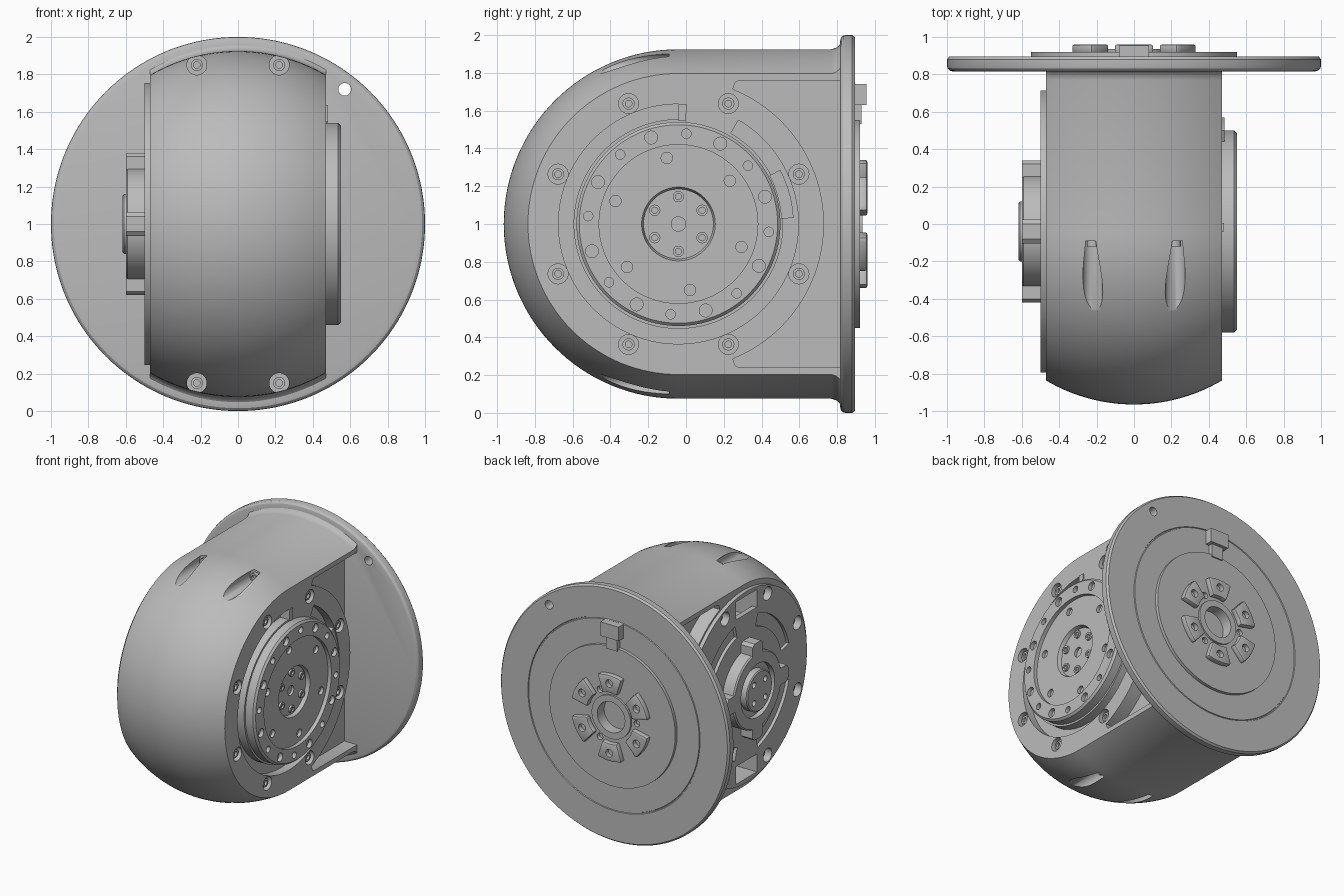
import bpy, bmesh, math
from mathutils import Matrix

old = bpy.data.objects.get("Cube")
if old:
    bpy.data.objects.remove(old, do_unlink=True)

metal = bpy.data.materials.new("satin grey metal")
metal.use_nodes = True
GREY = (0.5, 0.5, 0.5, 1)
metal.diffuse_color = GREY
metal.node_tree.nodes["Principled BSDF"].inputs["Base Color"].default_value = GREY

# Local frames: u, v span the face and w points outward
CY = -0.04
RIGHT = Matrix(((0, 0, 1, 0), (1, 0, 0, CY), (0, 1, 0, 1), (0, 0, 0, 1)))
LEFT = Matrix(((0, 0, -1, 0), (1, 0, 0, CY), (0, 1, 0, 1), (0, 0, 0, 1)))
BACK = Matrix(((-1, 0, 0, 0), (0, 0, 1, 0), (0, 1, 0, 1), (0, 0, 0, 1)))


def polar(r, deg):
    return r * math.cos(math.radians(deg)), r * math.sin(math.radians(deg))


def around(r, start, count):
    return [polar(r, start + i * 360 / count) for i in range(count)]


def arc(r, a, b, n):
    return [polar(r, a + (b - a) * i / n) for i in range(n + 1)]


def sector(r0, r1, a, b, n=12):
    return arc(r1, a, b, n) + arc(r0, b, a, n)


def loft(bm, rings):
    """Closed rings joined in order and capped at both ends."""
    rows = [[bm.verts.new(p) for p in ring] for ring in rings]
    for a, b in zip(rows, rows[1:]):
        for i in range(len(a)):
            j = (i + 1) % len(a)
            bm.faces.new((a[i], a[j], b[j], b[i]))
    bm.faces.new(rows[0])
    bm.faces.new(rows[-1])


def prism(bm, outline, w0, w1):
    loft(bm, [[(u, v, w) for u, v in outline] for w in (w0, w1)])


def turn(bm, profile, at=(0, 0), n=96):
    """Solid of revolution from (radius, w) pairs."""
    loft(bm, [[(at[0] + u, at[1] + v, w) for u, v in around(r, 0, n)]
              for r, w in profile])


def rod(bm, at, r, w0, w1, n=24):
    turn(bm, [(r, w0), (r, w1)], at, n)


def screw(bm, at, r, w0, w1):
    """Screw head with a socket."""
    turn(bm, [(r, w0), (r, w1), (r * 0.55, w1), (r * 0.55, (w0 + w1) / 2)], at, 20)


def make(name, bm, frame=Matrix()):
    bm.transform(frame)
    bmesh.ops.recalc_face_normals(bm, faces=bm.faces)
    mesh = bpy.data.meshes.new(name)
    bm.to_mesh(mesh)
    bm.free()
    mesh.materials.append(metal)
    obj = bpy.data.objects.new(name, mesh)
    bpy.context.collection.objects.link(obj)
    return obj


def activate(obj):
    bpy.ops.object.select_all(action='DESELECT')
    obj.select_set(True)
    bpy.context.view_layer.objects.active = obj


def cut(obj, bm, frame):
    tool = make("cutter", bm, frame)
    mod = obj.modifiers.new("cut", 'BOOLEAN')
    mod.operation, mod.solver, mod.object = 'DIFFERENCE', 'EXACT', tool
    activate(obj)
    bpy.ops.object.modifier_apply(modifier=mod.name)
    bpy.data.objects.remove(tool, do_unlink=True)


def bevel(obj, width):
    activate(obj)
    mod = obj.modifiers.new("bevel", 'BEVEL')
    mod.width, mod.segments, mod.limit_method = width, 2, 'ANGLE'
    bpy.ops.object.modifier_apply(modifier=mod.name)


# Housing: sphere running into a cylinder, with flat sides
R, HALF = 0.925, 0.47
bm = bmesh.new()
rings = []
for i in range(33):
    x = -HALF + 2 * HALF * i / 32
    r = math.sqrt(R * R - x * x)
    tail = [(0.77, r), (0.795, r + 0.008), (0.81, r + 0.02), (0.82, r + 0.035)]
    ring = [(y, -z) for y, z in reversed(tail)]
    ring += [(CY + u, v) for u, v in arc(r, 270, 90, 64)] + tail
    rings.append([(x, y, 1 + z) for y, z in ring])
loft(bm, rings)
housing = make("housing", bm)

# Rear side recesses, bolt counterbores and side details
web = arc(0.77, 68, -68, 48) + [(0.3, -0.75), (0.32, -0.76), (0.9, -0.76),
                                (0.9, 0.76), (0.32, 0.76), (0.3, 0.75)]
bolts = around(0.69, 22.5, 8)
for frame in (RIGHT, LEFT):
    bm = bmesh.new()
    prism(bm, web, 0.36, 0.6)
    for p in bolts:
        rod(bm, p, 0.053, 0.43, 0.6)
    if frame is RIGHT:
        prism(bm, sector(0.555, 0.635, 87, 420, 80), 0.4, 0.6)
    else:
        for s in (1, -1):
            prism(bm, [(-.13, s * .5), (.13, s * .5), (.13, s * .72), (-.13, s * .72)], 0.3, 0.6)
    cut(housing, bm, frame)

# Front bolt pockets scooped along the housing
pockets = [(sx * 0.22, sz * 0.85) for sx in (1, -1) for sz in (1, -1)]
bm = bmesh.new()
for p in pockets:
    rod(bm, p, 0.053, -1.1, -0.09, 32)
cut(housing, bm, BACK)

bm = bmesh.new()
for p in pockets:
    screw(bm, p, 0.032, -0.08, -0.12)
make("front_screws", bm, BACK)
bm = bmesh.new()
for p in bolts:
    screw(bm, p, 0.032, 0.42, 0.455)
make("right_side_screws", bm, RIGHT)

# Output disc on the right side
bm = bmesh.new()
turn(bm, [(0.54, 0.39), (0.54, 0.535), (0.525, 0.55), (0.42, 0.55), (0.42, 0.52),
          (0.195, 0.52), (0.185, 0.49)], n=128)
disc = make("output_disc", bm, RIGHT)
bm = bmesh.new()
for p in around(0.48, 62.5, 8):
    rod(bm, p, 0.034, 0.52, 0.6)
for p in around(0.48, 85, 8):
    rod(bm, p, 0.025, 0.52, 0.6)
for p in around(0.355, 40, 6):
    rod(bm, p, 0.03, 0.495, 0.6)
rod(bm, (0, 0), 0.038, 0.46, 0.6)
cut(disc, bm, RIGHT)
bm = bmesh.new()
for p in around(0.145, 30, 6):
    screw(bm, p, 0.03, 0.48, 0.505)
make("disc_screws", bm, RIGHT)
bm = bmesh.new()
prism(bm, sector(0.545, 0.61, 3, 28), 0.39, 0.485)
prism(bm, sector(0.545, 0.635, 86, 90), 0.39, 0.48)
make("disc_stops", bm, RIGHT)

# Bearing plate on the left side
bm = bmesh.new()
turn(bm, [(0.755, 0.46), (0.755, 0.5)], n=128)
plate = make("bearing_plate", bm, LEFT)
bm = bmesh.new()
for p in bolts:
    rod(bm, p, 0.053, 0.4, 0.6)
for a in (45, 135, 225, 315):
    prism(bm, sector(0.45, 0.55, a - 30, a + 30), 0.475, 0.6)
for s in (1, -1):
    prism(bm, [(-.13, s * .58), (.13, s * .58), (.13, s * .72), (-.13, s * .72)], 0.4, 0.6)
cut(plate, bm, LEFT)
bm = bmesh.new()
for p in bolts:
    screw(bm, p, 0.032, 0.42, 0.455)
make("left_side_screws", bm, LEFT)

# Left bearing boss with four lugs and a hub cap
bm = bmesh.new()
turn(bm, [(0.3, 0.45), (0.3, 0.59), (0.29, 0.6), (0.21, 0.6), (0.21, 0.56), (0.16, 0.56),
          (0.16, 0.61), (0.15, 0.617)], n=96)
boss = make("bearing_boss", bm, LEFT)
bm = bmesh.new()
for p in around(0.1, 45, 4):
    rod(bm, p, 0.022, 0.58, 0.7)
cut(boss, bm, LEFT)
for k in range(4):
    bm = bmesh.new()
    prism(bm, [(0.28, -0.065), (0.36, -0.065), (0.38, -0.04), (0.38, 0.04), (0.36, 0.065),
               (0.28, 0.065)], 0.49, 0.6)
    make("bearing_lug", bm, LEFT @ Matrix.Rotation(k * math.pi / 2, 4, 'Z'))

# Rear mounting flange
bm = bmesh.new()
turn(bm, [(0.965, 0.815), (0.985, 0.82), (0.997, 0.832), (1, 0.845), (1, 0.88), (0.988, 0.895),
          (0.755, 0.895), (0.752, 0.888), (0.745, 0.888), (0.742, 0.895), (0.55, 0.895),
          (0.55, 0.92), (0.17, 0.92), (0.17, 0.935), (0.12, 0.935), (0.12, 0.85)], n=160)
flange = make("mounting_flange", bm, BACK)
bm = bmesh.new()
rod(bm, (-0.57, 0.72), 0.034, 0.7, 1)
for p in around(0.215, 0, 3):
    rod(bm, p, 0.025, 0.89, 1)
cut(flange, bm, BACK)

# Coupling lugs and locating key on the back
bm = bmesh.new()
for k in range(6):
    prism(bm, sector(0.2, 0.34, 12 + k * 60, 48 + k * 60, 8), 0.91, 0.96)
lugs = make("coupling_lugs", bm, BACK)
bevel(lugs, 0.012)
bm = bmesh.new()
for p in around(0.275, 30, 6):
    rod(bm, p, 0.03, 0.925, 1)
cut(lugs, bm, BACK)
bm = bmesh.new()
prism(bm, [(-.08, .63), (.08, .63), (.08, .74), (-.08, .74)], 0.88, 0.955)
prism(bm, [(-.05, .53), (.05, .53), (.05, .64), (-.05, .64)], 0.88, 0.93)
make("locating_key", bm, BACK)

# Smooth curved surfaces, keeping machined edges crisp
for obj in bpy.context.collection.objects:
    if obj.type == 'MESH' and obj.data.materials and obj.data.materials[0] == metal:
        activate(obj)
        bpy.ops.object.shade_smooth_by_angle(angle=math.radians(30))
